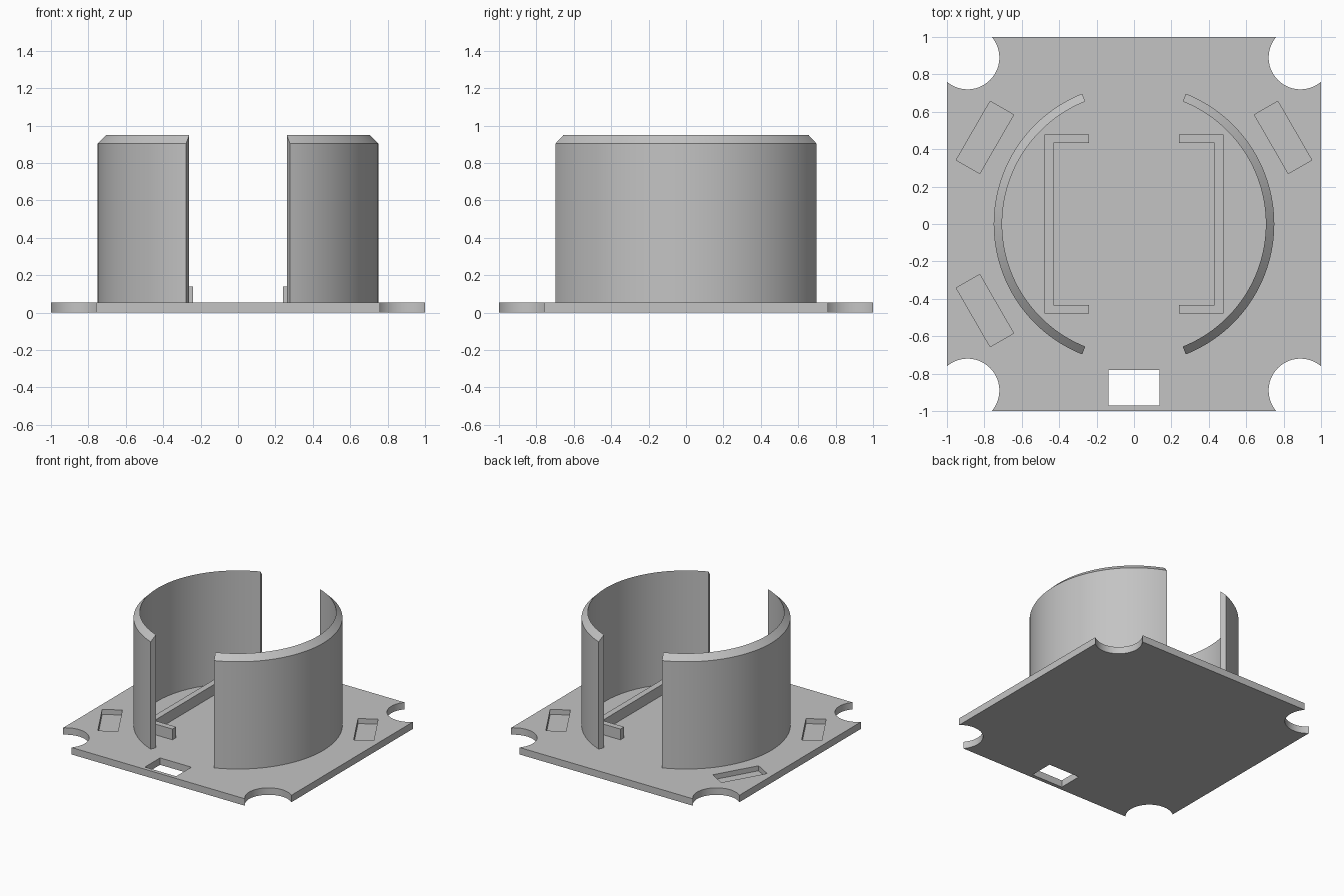
import bpy, bmesh
from math import radians, cos, sin
from mathutils import Vector, Matrix

cube = bpy.data.objects.get("Cube")
if cube:
    bpy.data.objects.remove(cube, do_unlink=True)

grey = bpy.data.materials.new("plain_grey")
grey.use_nodes = True
COLOUR = (0.55, 0.55, 0.55, 1)
grey.diffuse_color = COLOUR
grey.node_tree.nodes["Principled BSDF"].inputs["Base Color"].default_value = COLOUR

PLATE_TOP = 0.055


def finish(name, bm):
    """Turn a bmesh into a shaded object."""
    bmesh.ops.recalc_face_normals(bm, faces=bm.faces)
    mesh = bpy.data.meshes.new(name)
    bm.to_mesh(mesh)
    bm.free()
    mesh.materials.append(grey)
    obj = bpy.data.objects.new(name, mesh)
    bpy.context.collection.objects.link(obj)
    return obj


def smooth(obj):
    bpy.ops.object.select_all(action='DESELECT')
    obj.select_set(True)
    bpy.context.view_layer.objects.active = obj
    bpy.ops.object.shade_smooth_by_angle(angle=radians(30))


def prism(name, outline, low, high):
    """Extrude a flat outline upward."""
    bm = bmesh.new()
    base = bm.faces.new([bm.verts.new((x, y, low)) for x, y in outline])
    side = bmesh.ops.extrude_face_region(bm, geom=[base], use_keep_orig=True)
    verts = [g for g in side["geom"] if isinstance(g, bmesh.types.BMVert)]
    bmesh.ops.translate(bm, verts=verts, vec=(0, 0, high - low))
    return finish(name, bm)


def box_outline(cx, cy, w, d, angle=0):
    turn = Matrix.Rotation(radians(angle), 2)
    corners = [(-w, -d), (w, -d), (w, d), (-w, d)]
    return [Vector((cx, cy)) + turn @ Vector(c) / 2 for c in corners]


def circle_outline(cx, cy, r, n=96):
    return [(cx + r * cos(radians(360 * i / n)), cy + r * sin(radians(360 * i / n)))
            for i in range(n)]


# Base plate with corner notches, a cable window and three blind pockets
plate = prism("base_plate", box_outline(0, 0, 2, 2), 0, PLATE_TOP)
cutters = [prism("notch_cutter", circle_outline(sx * 0.89, sy * 0.89, 0.17), -0.1, 0.2)
           for sx in (-1, 1) for sy in (-1, 1)]
cutters.append(prism("window_cutter", box_outline(0, -0.875, 0.274, 0.19), -0.1, 0.2))
for sx, sy in ((-1, 1), (1, 1), (-1, -1)):
    pocket = box_outline(sx * 0.797, sy * 0.463, 0.363, 0.145, -60 * sx * sy)
    cutters.append(prism("pocket_cutter", pocket, 0.015, 0.2))

for cutter in cutters:
    cutter.hide_render = True
    cut = plate.modifiers.new("cut", 'BOOLEAN')
    cut.operation = 'DIFFERENCE'
    cut.solver = 'EXACT'
    cut.object = cutter
graph = bpy.context.evaluated_depsgraph_get()
cut_mesh = bpy.data.meshes.new_from_object(plate.evaluated_get(graph))
plate.modifiers.clear()
plate.data = cut_mesh
for cutter in cutters:
    bpy.data.objects.remove(cutter, do_unlink=True)
smooth(plate)


# Curved walls: a profile with a bevelled top, swept about the centre
def curved_wall(name, middle, half_sweep=68.3, steps=64):
    profile = [(0.705, PLATE_TOP), (0.75, PLATE_TOP), (0.75, 0.905), (0.705, 0.95)]
    bm = bmesh.new()
    rings = []
    for i in range(steps + 1):
        a = radians(middle - half_sweep + 2 * half_sweep * i / steps)
        rings.append([bm.verts.new((r * cos(a), r * sin(a), z)) for r, z in profile])
    for a, b in zip(rings, rings[1:]):
        for j in range(4):
            k = (j + 1) % 4
            bm.faces.new((a[j], a[k], b[k], b[j]))
    bm.faces.new(rings[0])
    bm.faces.new(rings[-1])
    smooth(finish(name, bm))


# Walls and low C-shaped brackets on both sides
for side, s, middle in (("left", 1, 0), ("right", -1, 180)):
    curved_wall(side + "_curved_wall", middle)
    half = [(0.24, 0.478), (0.478, 0.478)]
    inner = [(0.43, 0.432), (0.24, 0.432)]
    outline = (half + [(x, -y) for x, y in reversed(half)]
               + [(x, -y) for x, y in reversed(inner)] + inner)
    prism(side + "_bracket", [(s * x, y) for x, y in outline], PLATE_TOP, 0.14)
